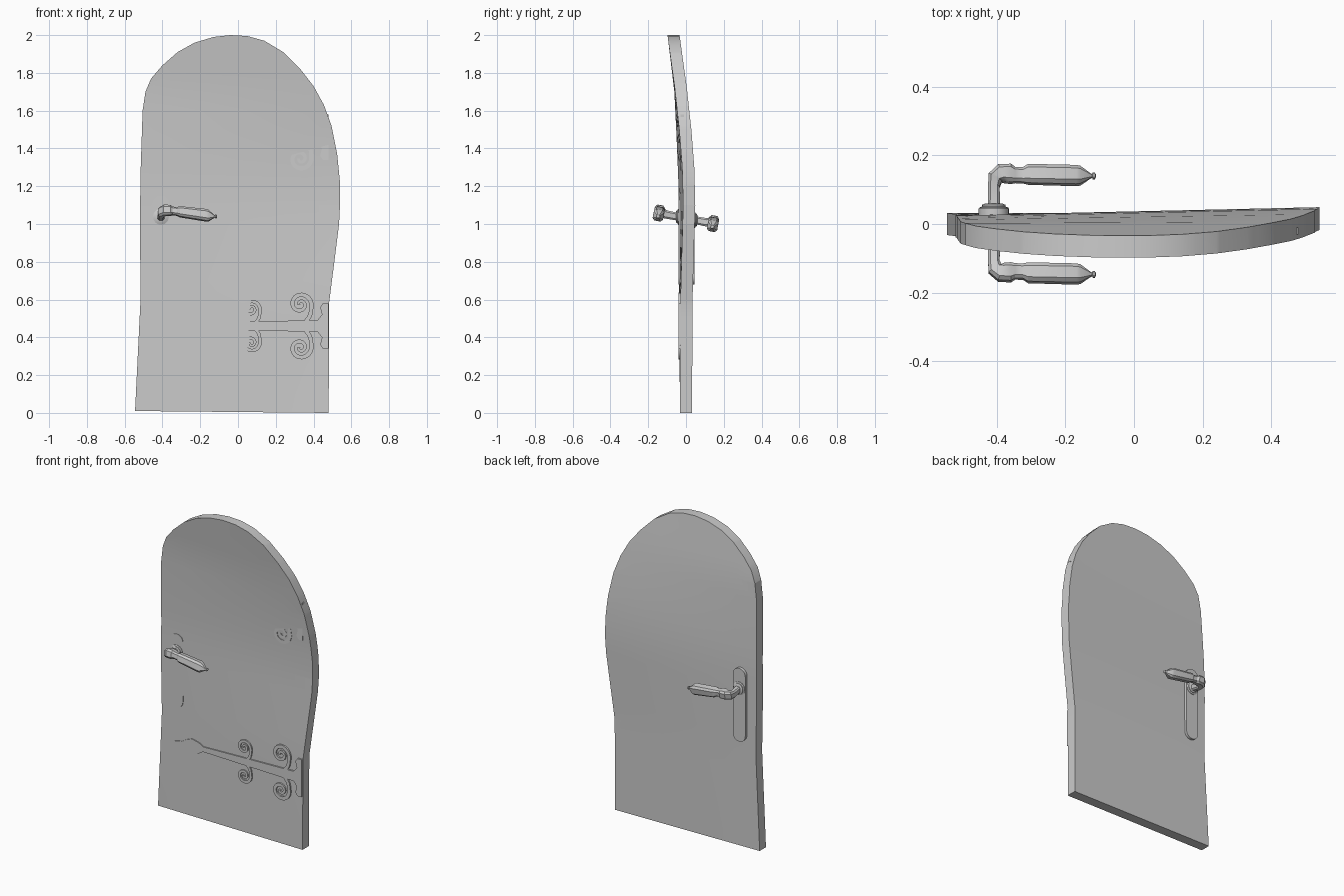
import bpy, bmesh, math
from mathutils import Matrix, Vector

if "Cube" in bpy.data.objects:
    bpy.data.objects.remove(bpy.data.objects["Cube"])

grey = bpy.data.materials.new("plain grey")
grey.use_nodes = True
grey.diffuse_color = (0.6, 0.6, 0.6, 1)
grey.node_tree.nodes["Principled BSDF"].inputs["Base Color"].default_value = (0.6, 0.6, 0.6, 1)


def finish(name, bm, angle=30):
    bmesh.ops.recalc_face_normals(bm, faces=bm.faces)
    mesh = bpy.data.meshes.new(name)
    bm.to_mesh(mesh)
    bm.free()
    ob = bpy.data.objects.new(name, mesh)
    bpy.context.collection.objects.link(ob)
    mesh.materials.append(grey)
    bpy.ops.object.select_all(action="DESELECT")
    bpy.context.view_layer.objects.active = ob
    ob.select_set(True)
    bpy.ops.object.shade_smooth_by_angle(angle=math.radians(angle))
    return ob


def add_plate(bm, outline, y0, y1):
    """Extrude an x-z outline from y0 to y1."""
    face = bm.faces.new([bm.verts.new((x, y0, z)) for x, z in outline])
    new = bmesh.ops.extrude_face_region(bm, geom=[face])["geom"]
    for v in new:
        if isinstance(v, bmesh.types.BMVert):
            v.co.y = y1


def add_loft(bm, rings):
    """Bridge closed rings of points and cap the ends."""
    loops = [[bm.verts.new(p) for p in ring] for ring in rings]
    n = len(loops[0])
    for a, b in zip(loops, loops[1:]):
        for i in range(n):
            bm.faces.new((a[i], a[(i + 1) % n], b[(i + 1) % n], b[i]))
    bm.faces.new(loops[0])
    bm.faces.new(loops[-1])


# Door leaf: crooked arched outline, sliced and bent
def lerp(table, z):
    for (a, va), (b, vb) in zip(table, table[1:]):
        if z <= b:
            return va + (vb - va) * (z - a) / (b - a)
    return table[-1][1]


LEFT = [(0, 0), (.6, -.004), (1.2, -.008), (1.45, -.018), (1.7, -.03), (2, -.066)]
RIGHT = [(0, 0), (.6, .003), (1.1, .017), (1.3, .012), (1.5, -.003), (1.73, -.028), (2, -.066)]


def bend(x, z):
    t = (x + .54) / 1.08
    return lerp(LEFT, z) * (1 - t) + lerp(RIGHT, z) * t


outline = [(-.545, .01), (.48, 0), (.482, .58), (.51, .8), (.535, 1.0), (.54, 1.1),
           (.54, 1.22), (.525, 1.37), (.495, 1.52), (.455, 1.63), (.4, 1.73),
           (.33, 1.82), (.24, 1.91), (.14, 1.97), (.05, 1.995), (-.04, 2),
           (-.13, 1.99), (-.23, 1.96), (-.32, 1.91), (-.4, 1.84), (-.46, 1.77),
           (-.49, 1.7), (-.505, 1.6), (-.515, 1.3), (-.52, 1.0), (-.515, .62)]
bm = bmesh.new()
add_plate(bm, outline, -.032, .032)
cuts = [((0, 0, k * .1), (0, 0, 1)) for k in range(1, 20)]
cuts += [((k * .18, 0, 0), (1, 0, 0)) for k in range(-2, 3)]
for co, no in cuts:
    bmesh.ops.bisect_plane(bm, geom=bm.verts[:] + bm.edges[:] + bm.faces[:],
                           plane_co=co, plane_no=no)
for v in bm.verts:
    v.co.y += bend(v.co.x, v.co.z)
finish("door_leaf", bm, 35)


# Strap hinges with curled scrolls
def add_scroll(bm, cx, cz, radius, side, y0, y1):
    steps = 44
    rings = []
    for i in range(steps + 1):
        u = i / steps
        a = math.radians(-75) + u * math.tau * 1.75
        r = radius * (1 - .82 * u + 5 * max(0, .08 - u))
        w = radius * (.32 - .12 * u)
        ring = []
        for rad, y in ((r, y0), (r, y1), (r - w, y1), (r - w, y0)):
            ring.append((cx + rad * math.cos(a), y, cz + side * rad * math.sin(a)))
        rings.append(ring)
    add_loft(bm, rings)


def hinge(name, z, front):
    bm = bmesh.new()
    back = front + .02
    half = [(.45, .032), (.1, .024), (-.22, .016), (-.25, .034), (-.3, .046),
            (-.34, .03), (-.37, .012)]
    strap = [(x, z + h) for x, h in half] + [(-.43, z)]
    strap += [(x, z - h) for x, h in reversed(half)]
    add_plate(bm, strap, front, back)
    # flared end plate beside the door edge
    end = [(.478, .12), (.45, .12), (.435, .1), (.445, .06), (.42, .03)]
    add_plate(bm, [(x, z + h) for x, h in end] + [(x, z - h) for x, h in reversed(end)],
              front, back)
    for side in (1, -1):
        add_scroll(bm, .07, z + side * .09, .062, side, front, back)
        add_scroll(bm, .33, z + side * .115, .078, side, front, back)
    finish(name, bm)


hinge("lower_hinge", .46, -.040)
hinge("upper_hinge", 1.46, -.030)


# Lock plates on both faces
def stadium(cx, z0, z1, r):
    pts = []
    for i in range(26):
        a = math.pi * (i if i < 13 else i - 1) / 12
        if i >= 13:
            a = math.pi * (i - 13) / 12 + math.pi
        pts.append((cx + r * math.cos(a), (z1 - r if i < 13 else z0 + r) + r * math.sin(a)))
    return pts


PX, PZ = -.408, 1.03
for name, y0, y1 in (("front_lock_plate", -.039, -.02), ("back_lock_plate", .02, .045)):
    bm = bmesh.new()
    add_plate(bm, stadium(PX, .68, 1.15, .044), y0, y1)
    finish(name, bm)


# Lever handles: x, y, half width, half height, z offset, heading
STATIONS = [(0, .02, .018, .02, 0, 90), (0, .11, .017, .022, 0, 90),
            (.004, .135, .022, .026, .008, 60), (.022, .146, .027, .028, .015, 20),
            (.05, .146, .027, .027, .014, 0), (.062, .143, .022, .021, .012, 0),
            (.085, .143, .022, .021, .009, 0), (.1, .146, .028, .027, .007, 0),
            (.24, .146, .028, .031, -.012, 0), (.252, .146, .026, .029, -.014, 0),
            (.28, .146, .008, .009, -.018, 0), (.286, .146, .005, .005, -.018, 0),
            (.288, .146, .009, .009, -.018, 0), (.294, .146, .009, .009, -.018, 0),
            (.297, .146, .004, .004, -.018, 0)]
CORNERS = [(1, .6), (.6, 1), (-.6, 1), (-1, .6), (-1, -.6), (-.6, -1), (.6, -1), (1, -.6)]
TILT = Matrix.Translation((PX, 0, PZ)) @ Matrix.Rotation(math.radians(-11), 4, "X")


def handle(name, side):
    bm = bmesh.new()
    rings = []
    for x, y, hw, hz, dz, heading in STATIONS:
        a = math.radians(heading)
        rings.append([TILT @ Vector((x - hw * p * math.sin(a),
                                     side * (y + hw * p * math.cos(a)), dz + hz * q))
                      for p, q in CORNERS])
    add_loft(bm, rings)
    finish(name, bm)

    # Round stepped collar at the base of the lever
    bm = bmesh.new()
    rings = []
    for r, y in ((.042, .02), (.042, .048), (.034, .051), (.034, .056), (.024, .06)):
        y = y if side > 0 else y - .006
        rings.append([(PX + r * math.cos(k * math.tau / 24), side * y,
                       PZ - side * .008 + r * math.sin(k * math.tau / 24)) for k in range(24)])
    add_loft(bm, rings)
    finish(name + "_collar", bm)


handle("front_handle", -1)
handle("back_handle", 1)
